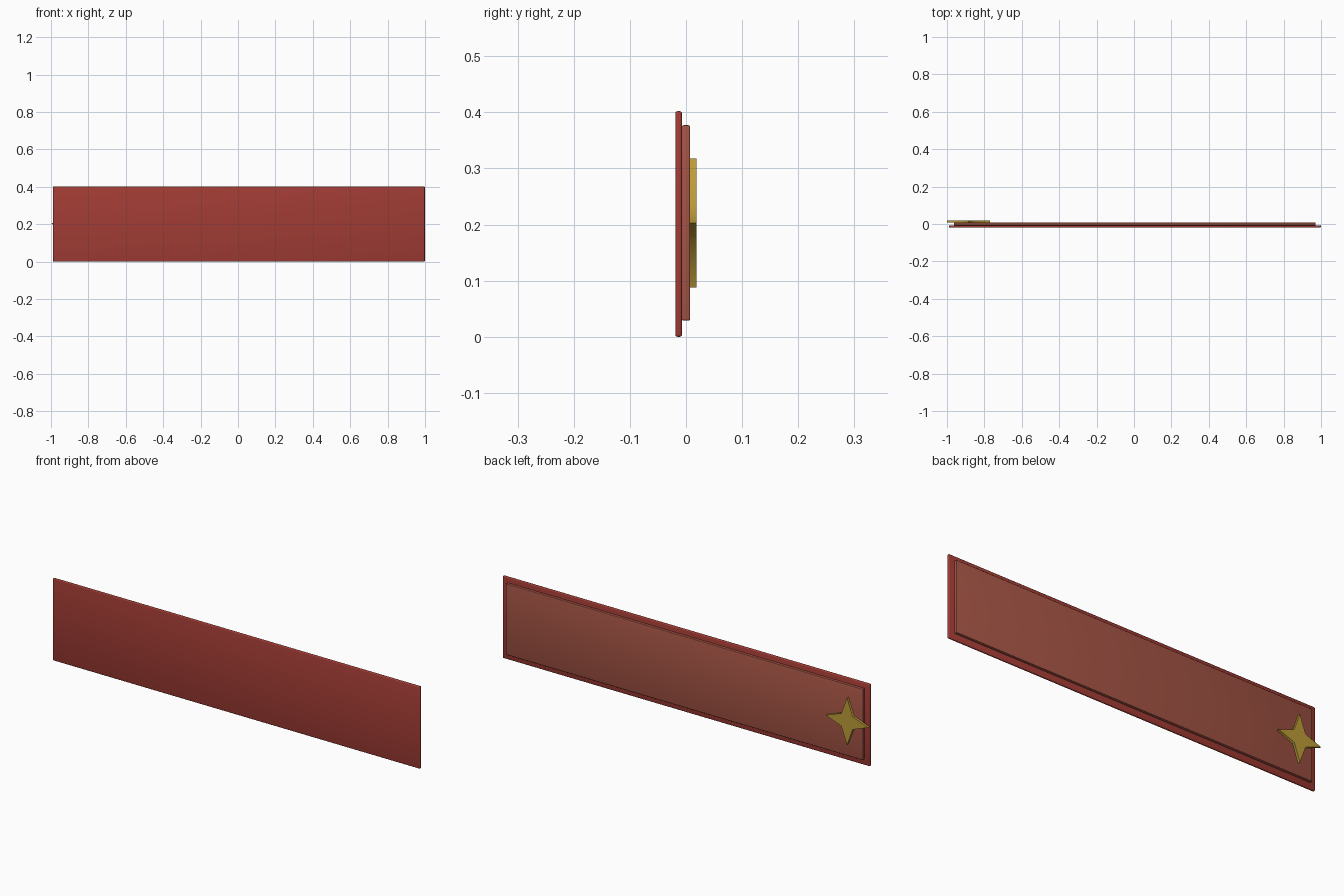
import bpy, bmesh, math

if "Cube" in bpy.data.objects:
    bpy.data.objects.remove(bpy.data.objects["Cube"])


def material(name, rgb):
    m = bpy.data.materials.new(name)
    m.diffuse_color = (*rgb, 1)
    m.use_nodes = True
    m.node_tree.nodes["Principled BSDF"].inputs["Base Color"].default_value = m.diffuse_color
    return m


def finish(bm, name, mat, angle):
    bmesh.ops.recalc_face_normals(bm, faces=bm.faces)
    mesh = bpy.data.meshes.new(name)
    bm.to_mesh(mesh)
    bm.free()
    ob = bpy.data.objects.new(name, mesh)
    bpy.context.collection.objects.link(ob)
    mesh.materials.append(mat)
    bpy.ops.object.select_all(action='DESELECT')
    ob.select_set(True)
    bpy.context.view_layer.objects.active = ob
    bpy.ops.object.shade_smooth_by_angle(angle=math.radians(angle))
    return ob


def slab(name, lo, hi, bevel, mat):
    bm = bmesh.new()
    bmesh.ops.create_cube(bm, size=1)
    for v in bm.verts:
        v.co = [(a + b) / 2 + c * (b - a) for a, b, c in zip(lo, hi, v.co)]
    bmesh.ops.bevel(bm, geom=bm.edges[:], offset=bevel, segments=3,
                    profile=0.5, affect='EDGES')
    return finish(bm, name, mat, 35)


red = material("red", (0.36, 0.045, 0.035))
light_red = material("light_red", (0.38, 0.09, 0.06))
gold = material("gold", (0.50, 0.33, 0.04))

# Front board and smaller raised panel behind it
slab("board", (-0.99, -0.019, 0.0), (0.999, -0.007, 0.402), 0.004, red)
slab("panel", (-0.963, -0.0075, 0.029), (0.971, 0.0075, 0.377), 0.003, light_red)

# Four-pointed star on the panel
bm = bmesh.new()
ring = []
for i in range(8):
    r = 0.115 if i % 2 == 0 else 0.044
    a = i * math.pi / 4
    ring.append(bm.verts.new((-0.885 + r * math.cos(a), 0.0075, 0.203 + r * math.sin(a))))
face = bm.faces.new(ring)
ext = bmesh.ops.extrude_face_region(bm, geom=[face])
for v in ext["geom"]:
    if isinstance(v, bmesh.types.BMVert):
        v.co.y = 0.019
finish(bm, "star", gold, 60)
